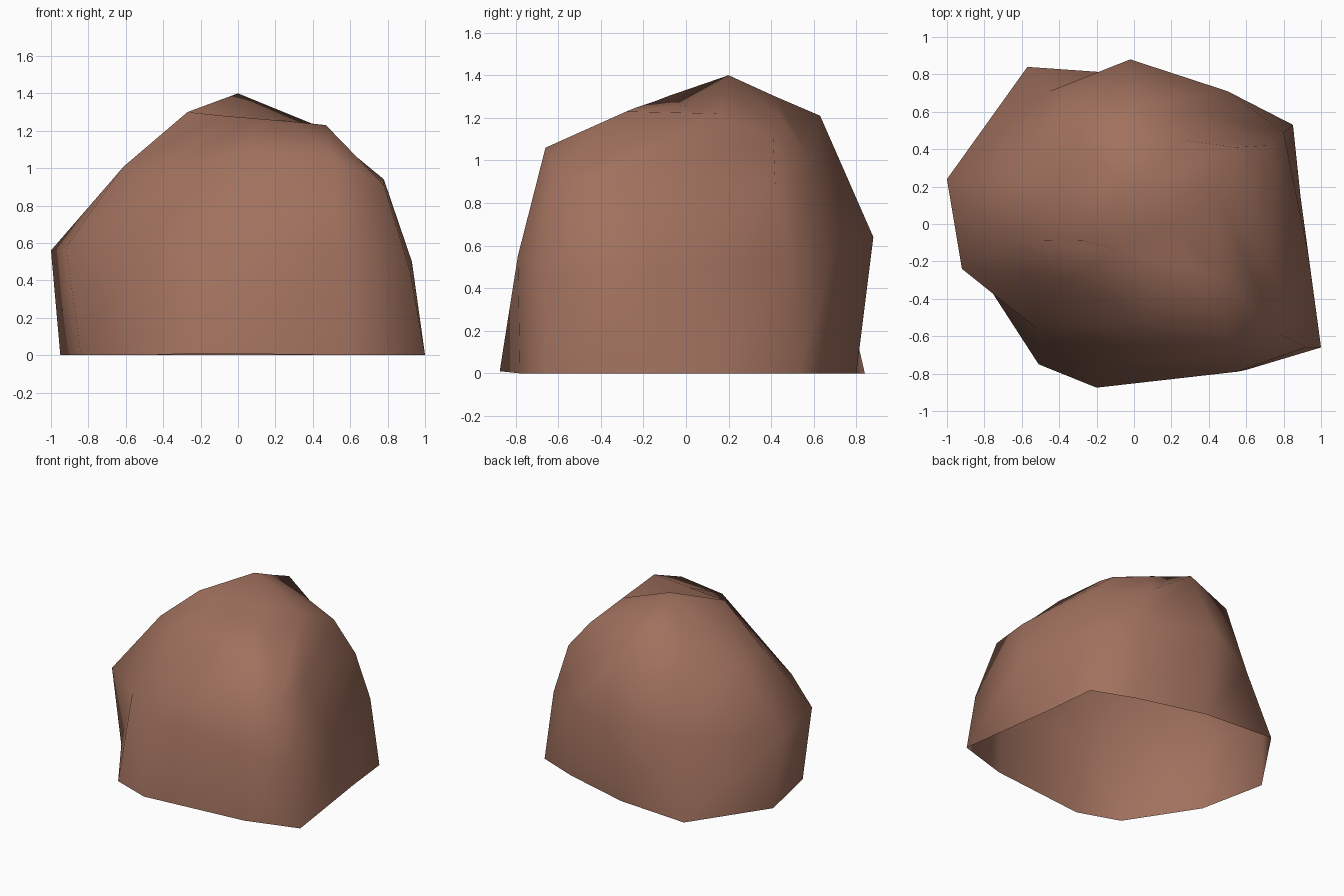
import bpy
import bmesh

if "Cube" in bpy.data.objects:
    bpy.data.objects.remove(bpy.data.objects["Cube"])

# Horizontal loops of the boulder, each going round from the front right corner
base = [(1, -.66, 0), (.89, .15, 0), (.85, .53, 0), (.53, .655, 0), (0, .8, 0), (-.57, .84, 0),
        (-.95, .28, 0), (-.84, -.24, 0), (-.51, -.75, 0), (-.2, -.875, .01), (.6, -.78, 0)]
middle = [(.92, -.66, .45), (.93, -.15, .5), (.8, .49, .52), (.5, .71, .6), (-.02, .88, .64), (-.45, .71, .56),
          (-1, .24, .56), (-.92, -.24, .58), (-.52, -.56, .61), (-.2, -.77, .56), (.55, -.79, .55)]
shoulder = [(.78, -.59, .91), (.78, -.31, .94), (.72, .42, .88), (.32, .59, 1.0), (0, .63, 1.21), (-.37, .58, 1.1),
            (-.63, .22, .98), (-.61, -.085, 1.01), (-.38, -.3, .99), (.05, -.52, 1.1), (.5, -.66, 1.06)]
crown = [(.47, -.28, 1.23), (.44, .15, 1.22), (.54, .41, 1.1), (.26, .45, 1.19), (0, .42, 1.3), (-.2, .35, 1.24),
         (-.35, .2, 1.19), (-.27, -.09, 1.3), (-.08, -.14, 1.28), (.1, -.185, 1.265), (.28, -.23, 1.25)]
peak, hollow = (0, .2, 1.4), (.2, 0, 1.26)

bm = bmesh.new()
loops = [[bm.verts.new(p) for p in loop] for loop in (base, middle, shoulder, crown)]
n = len(base)

# Sides: bridge neighbouring loops, leaving the underside open
for low, high in zip(loops, loops[1:]):
    for i in range(n):
        j = (i + 1) % n
        bm.faces.new((low[i], low[j], high[j], high[i]))

# Top: a peak fanned over the back half and a hollow over the front half
top = loops[-1]
p, h = bm.verts.new(peak), bm.verts.new(hollow)
for i in range(n):
    bm.faces.new((top[i], top[(i + 1) % n], p if 1 <= i < 7 else h))
bm.faces.new((p, top[7], h))
bm.faces.new((p, h, top[1]))
bmesh.ops.recalc_face_normals(bm, faces=bm.faces)

mesh = bpy.data.meshes.new("boulder")
bm.to_mesh(mesh)
bm.free()
mesh.shade_smooth()

stone = bpy.data.materials.new("brown stone")
stone.diffuse_color = (.355, .165, .112, 1)
stone.use_nodes = True
stone.node_tree.nodes["Principled BSDF"].inputs["Base Color"].default_value = stone.diffuse_color
mesh.materials.append(stone)
bpy.context.collection.objects.link(bpy.data.objects.new("boulder", mesh))
